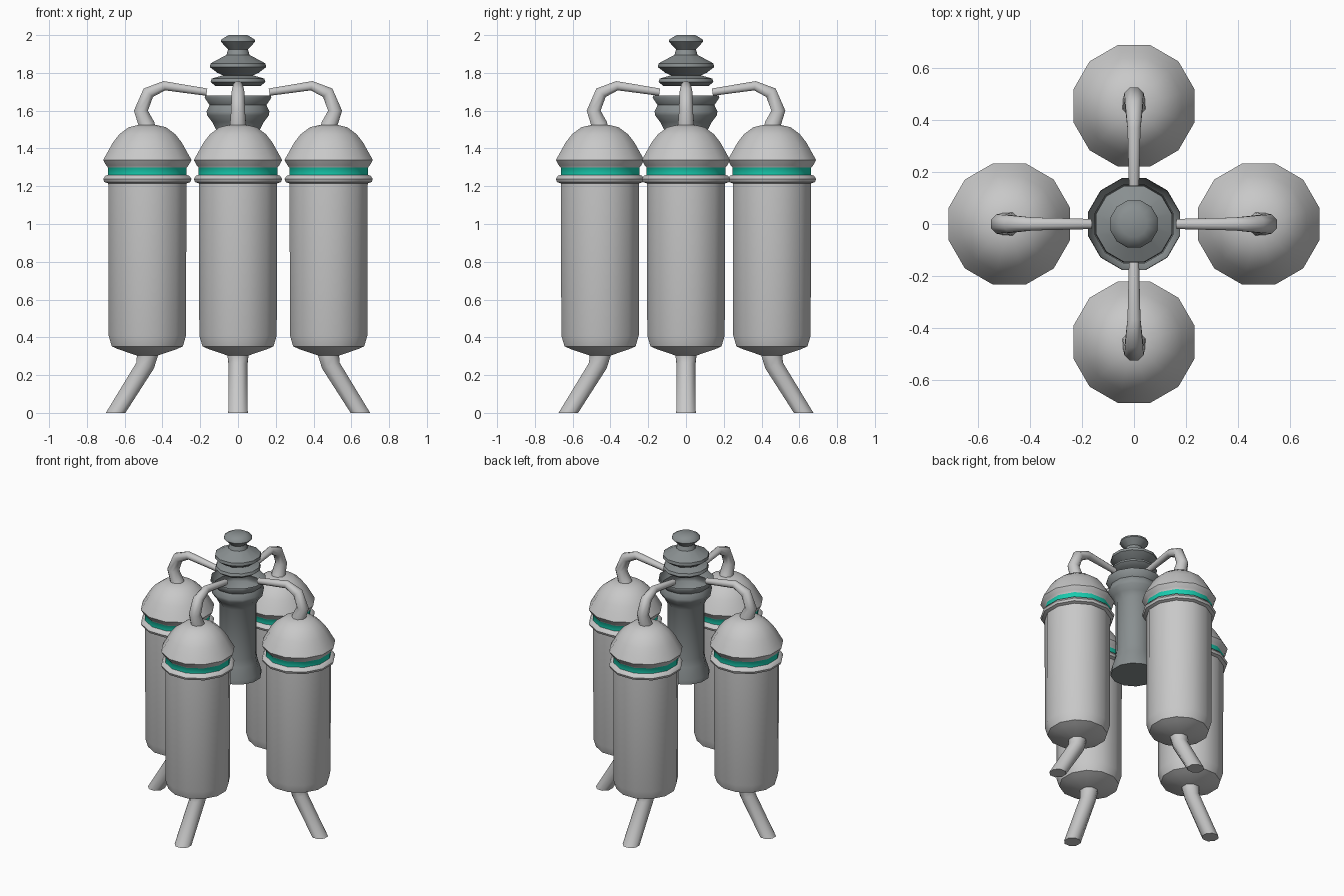
import bpy, bmesh, math
from mathutils import Matrix

if "Cube" in bpy.data.objects:
    bpy.data.objects.remove(bpy.data.objects["Cube"])


def mat(name, rgb):
    m = bpy.data.materials.new(name)
    m.diffuse_color = (*rgb, 1)
    m.use_nodes = True
    m.node_tree.nodes["Principled BSDF"].inputs["Base Color"].default_value = m.diffuse_color
    return m


LIGHT = mat("light_grey", (0.58, 0.58, 0.58))
DARK = mat("dark_grey", (0.25, 0.275, 0.28))
TEAL = mat("teal", (0.01, 0.62, 0.44))


def make(name, rings, mats, cap=(True, True), matrix=Matrix(), band=None, angle=45):
    """Skin a list of point rings; band = z range that gets the second material."""
    bm = bmesh.new()
    loops = [[bm.verts.new(p) for p in ring] for ring in rings]
    n = len(loops[0])
    for a, b in zip(loops, loops[1:]):
        for i in range(n):
            j = (i + 1) % n
            bm.faces.new((a[i], a[j], b[j], b[i]))
    if cap[0]:
        bm.faces.new(loops[0][::-1])
    if cap[1]:
        bm.faces.new(loops[-1])
    bmesh.ops.recalc_face_normals(bm, faces=bm.faces)
    for f in bm.faces:
        if band and band[0] < f.calc_center_median().z < band[1]:
            f.material_index = 1
    bm.transform(matrix)
    me = bpy.data.meshes.new(name)
    bm.to_mesh(me)
    bm.free()
    for m in mats:
        me.materials.append(m)
    ob = bpy.data.objects.new(name, me)
    bpy.context.collection.objects.link(ob)
    bpy.ops.object.select_all(action='DESELECT')
    ob.select_set(True)
    bpy.context.view_layer.objects.active = ob
    bpy.ops.object.shade_smooth_by_angle(angle=math.radians(angle))
    return ob


def lathe(profile, n=12, k=1.025):
    """Rings from (radius, z) pairs, flat side facing the axes."""
    return [[(k * r * math.cos((i + .5) * math.tau / n),
              k * r * math.sin((i + .5) * math.tau / n), z) for i in range(n)]
            for r, z in profile]


def tube(sections, n=8):
    """Rings from (x, z, radius, tilt): tilt is the path direction, degrees from +z to +x."""
    rings = []
    for x, z, r, tilt in sections:
        t = math.radians(tilt)
        ring = []
        for i in range(n):
            a = (i + .5) * math.tau / n
            u, v = r * math.cos(a), r * math.sin(a)
            ring.append((x + u * math.cos(t), v, z - u * math.sin(t)))
        rings.append(ring)
    return rings


# Profiles and paths
TANK = [(0.06, 0.305), (0.155, 0.337), (0.19, 0.352), (0.207, 0.41), (0.209, 1.215),
        (0.23, 1.222), (0.236, 1.238), (0.225, 1.255), (0.21, 1.26), (0.21, 1.298),
        (0.22, 1.31), (0.236, 1.338), (0.23, 1.35), (0.21, 1.385), (0.185, 1.43),
        (0.15, 1.475), (0.10, 1.512), (0.045, 1.525)]
LEG = [(0.0, 0.36, 0.062, 180), (0.0, 0.30, 0.06, 180), (0.012, 0.25, 0.053, 162),
       (0.168, 0.0, 0.056, 180)]
PIPE = [(0.0, 1.49, 0.052, 10), (0.005, 1.53, 0.046, 15), (0.034, 1.60, 0.04, 0),
        (-0.005, 1.695, 0.036, -42), (-0.09, 1.732, 0.027, -80), (-0.315, 1.698, 0.021, -98)]

# Four tanks, each with a leg and a top pipe
for side, dist, deg in (("right", .48, 0), ("back", .455, 90), ("left", .48, 180), ("front", .455, 270)):
    M = Matrix.Rotation(math.radians(deg), 4, 'Z') @ Matrix.Translation((dist, 0, 0))
    make(side + "_tank", lathe(TANK), [LIGHT, TEAL], matrix=M, band=(1.26, 1.298))
    make(side + "_leg", tube(LEG), [LIGHT], matrix=M, angle=50)
    make(side + "_pipe", tube(PIPE), [LIGHT], matrix=M, angle=60)

# Central column, open at the top below the gap
COLUMN = [(0.15, 0.98), (0.15, 1.01), (0.125, 1.09), (0.118, 1.14), (0.118, 1.50), (0.138, 1.54),
          (0.165, 1.575), (0.168, 1.595), (0.152, 1.63), (0.178, 1.668), (0.176, 1.68)]
make("central_column", lathe(COLUMN), [DARK], cap=(True, False))

# Finial above the gap
FINIAL = [(0.12, 1.73), (0.147, 1.752), (0.14, 1.77), (0.08, 1.787), (0.11, 1.80),
          (0.15, 1.83), (0.147, 1.85), (0.062, 1.895), (0.053, 1.925), (0.092, 1.965),
          (0.088, 1.978), (0.05, 2.0)]
make("column_finial", lathe(FINIAL), [DARK])
